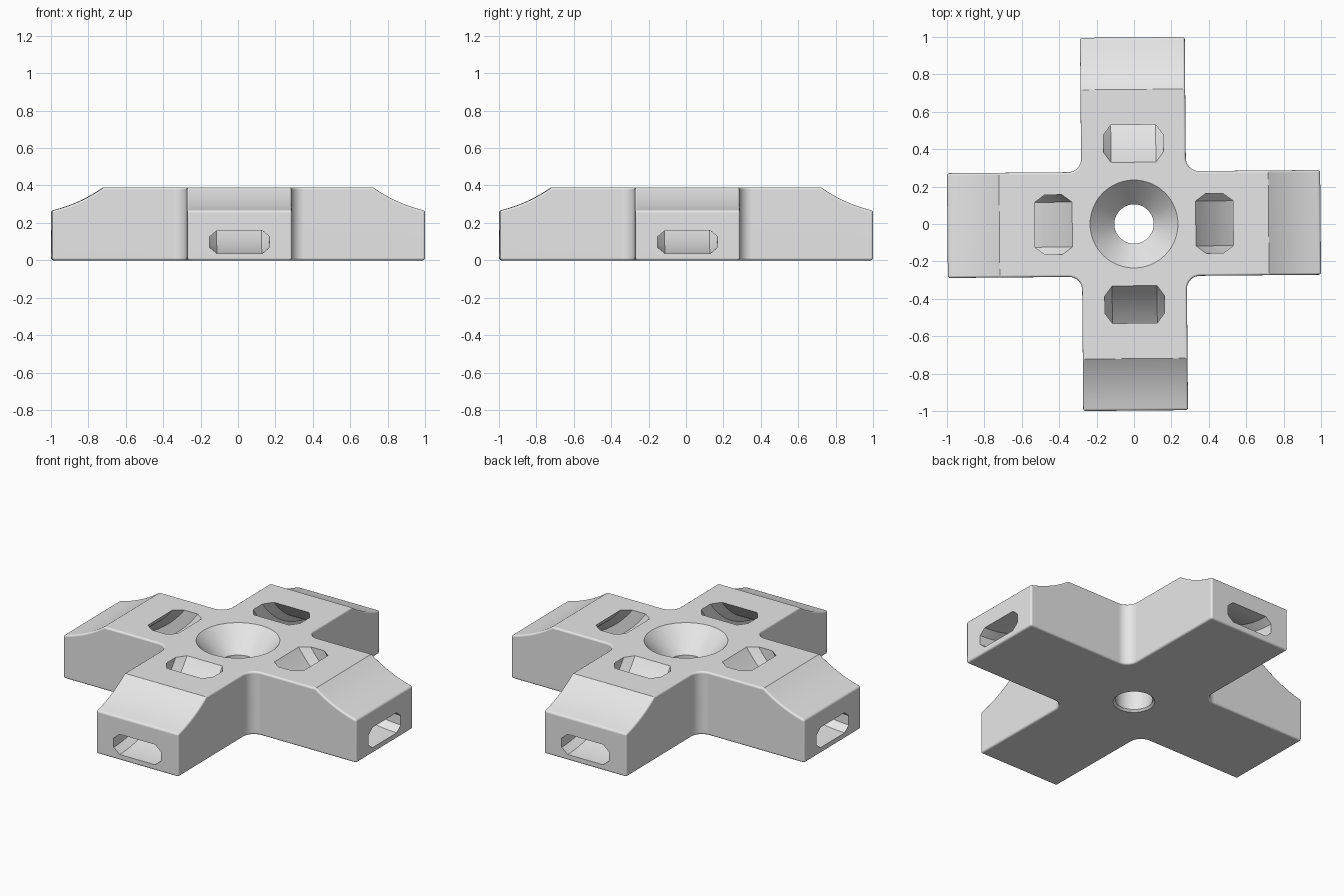
import bpy, bmesh
from math import sin, cos, pi, radians
from mathutils import Matrix, Vector

if "Cube" in bpy.data.objects:
    bpy.data.objects.remove(bpy.data.objects["Cube"], do_unlink=True)

HALF_LENGTH, HALF_WIDTH, HEIGHT = 0.9976, 0.28, 0.39
FILLET = 0.07
TWIST = radians(0.5)


def loft(name, rings, angle=0.0):
    """Closed solid through a list of rings with equal point counts."""
    bm = bmesh.new()
    loops = [[bm.verts.new(p) for p in ring] for ring in rings]
    n = len(loops[0])
    for a, b in zip(loops, loops[1:]):
        for i in range(n):
            j = (i + 1) % n
            bm.faces.new((a[i], a[j], b[j], b[i]))
    bm.faces.new(loops[0])
    bm.faces.new(loops[-1])
    bmesh.ops.recalc_face_normals(bm, faces=bm.faces)
    bm.transform(Matrix.Rotation(angle, 4, "Z"))
    mesh = bpy.data.meshes.new(name)
    bm.to_mesh(mesh)
    bm.free()
    obj = bpy.data.objects.new(name, mesh)
    bpy.context.collection.objects.link(obj)
    return obj


def circle(radius, count):
    return [(radius * cos(2 * pi * i / count), radius * sin(2 * pi * i / count))
            for i in range(count)]


def apply_modifier(obj, kind, **settings):
    mod = obj.modifiers.new(kind.title(), kind)
    for key, value in settings.items():
        setattr(mod, key, value)
    bpy.context.view_layer.objects.active = obj
    bpy.ops.object.modifier_apply(modifier=mod.name)


def cut(obj, cutter):
    cutter.hide_render = True
    apply_modifier(obj, "BOOLEAN", operation="DIFFERENCE", solver="EXACT", object=cutter)
    bpy.data.objects.remove(cutter, do_unlink=True)


# Cross-shaped footprint with rounded inner corners
quarter = [Vector((HALF_LENGTH, -HALF_WIDTH)), Vector((HALF_LENGTH, HALF_WIDTH))]
c = HALF_WIDTH + FILLET
for i in range(9):
    a = -pi / 2 - i * pi / 16
    quarter.append(Vector((c + FILLET * cos(a), c + FILLET * sin(a))))
outline = [Matrix.Rotation(k * pi / 2, 2) @ p for k in range(4) for p in quarter]
body = loft("cross_body", [[(p.x, p.y, z) for p in outline] for z in (0, HEIGHT)])

# Hollow slope on the end of each arm
for k in range(4):
    rings = [[(1.171 + x, y, 1.026 + z) for x, z in circle(0.78, 128)]
             for y in (-0.5, 0.5)]
    cut(body, loft("slope_cutter", rings, k * pi / 2))

# Small rounding on the outer edges
apply_modifier(body, "BEVEL", width=0.012, segments=4, limit_method="ANGLE",
               angle_limit=radians(40), use_clamp_overlap=False)

# Curved strap tunnel from each arm end up through the top
section = [(-0.12, 0), (0.12, 0), (0.16, 0.27), (0.16, 0.73),
           (0.12, 1), (-0.12, 1), (-0.16, 0.73), (-0.16, 0.27)]


def tunnel_ring(a):
    ring = []
    for across, v in section:
        radius = 0.81 + (0.595 - 0.81) * v
        centre = 0.845 + (0.755 - 0.845) * v
        ring.append((1 - radius * sin(a), across, centre - radius * cos(a)))
    return ring


for k in range(4):
    rings = [tunnel_ring(radians(-4 + 66 * i / 24)) for i in range(25)]
    cut(body, loft("tunnel_cutter", rings, k * pi / 2))

# Countersunk screw hole in the middle
profile = [(0.125, -0.008), (0.105, 0.012), (0.105, 0.25), (0.235, 0.39), (0.272, 0.43)]
cut(body, loft("screw_hole_cutter",
               [[(x, y, z) for x, y in circle(r, 64)] for r, z in profile]))

# Colour, slight turn and shading
grey = bpy.data.materials.new("light grey")
grey.use_nodes = True
colour = (0.8, 0.8, 0.8, 1)
grey.diffuse_color = colour
grey.node_tree.nodes["Principled BSDF"].inputs["Base Color"].default_value = colour
body.data.materials.clear()
body.data.materials.append(grey)
for face in body.data.polygons:
    face.material_index = 0
body.data.transform(Matrix.Rotation(TWIST, 4, "Z"))

bpy.ops.object.select_all(action="DESELECT")
body.select_set(True)
bpy.context.view_layer.objects.active = body
bpy.ops.object.shade_smooth_by_angle(angle=radians(25))
weighted = body.modifiers.new("Weighted Normals", "WEIGHTED_NORMAL")
weighted.keep_sharp = True
